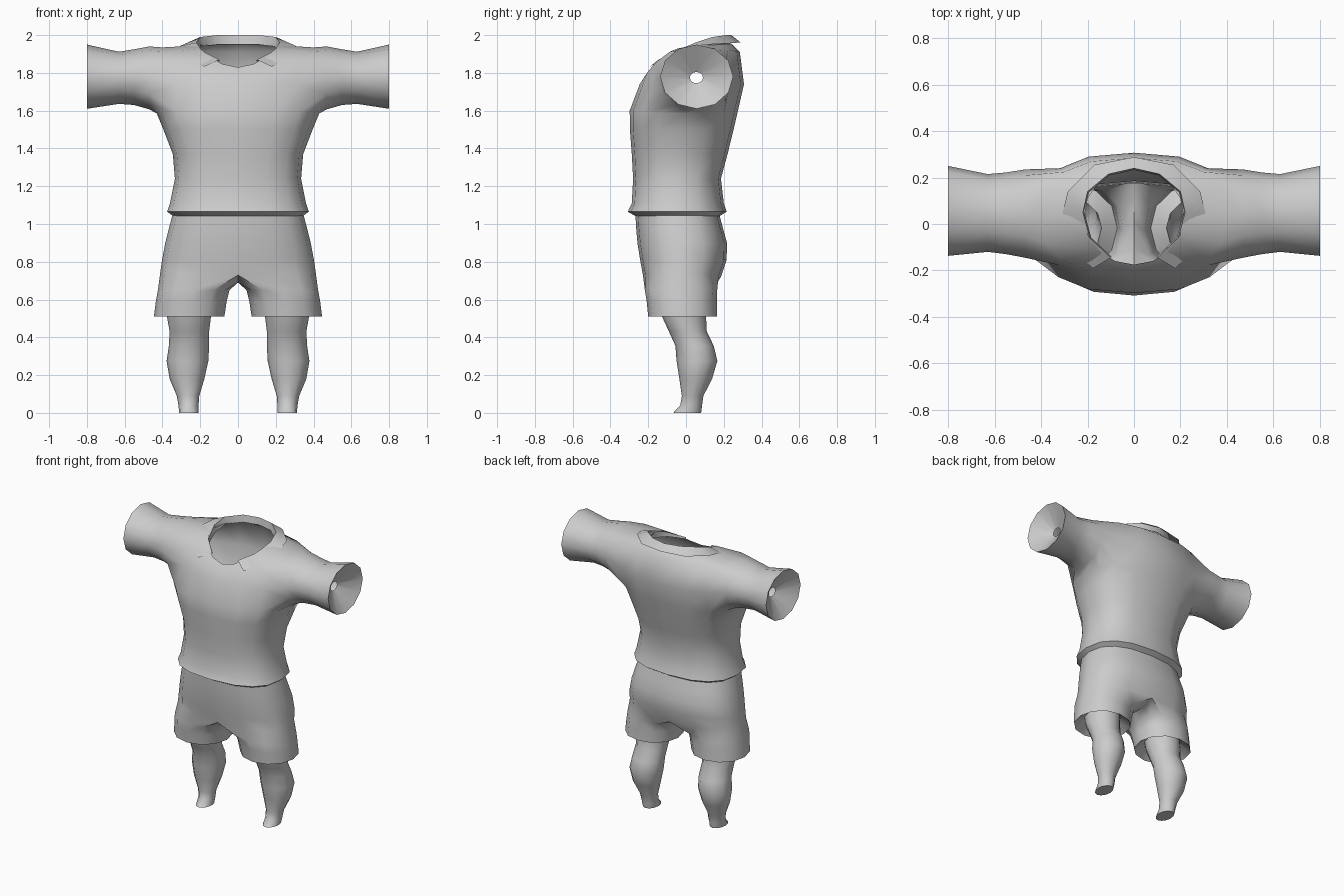
import bpy, bmesh, math

if "Cube" in bpy.data.objects:
    bpy.data.objects.remove(bpy.data.objects["Cube"])


def pw(v, n):
    return math.copysign(abs(v) ** (2 / n), v)


def finish(bm, name, angle=50):
    loose = [v for v in bm.verts if not v.link_faces]
    bmesh.ops.delete(bm, geom=loose, context='VERTS')
    bmesh.ops.recalc_face_normals(bm, faces=bm.faces)
    me = bpy.data.meshes.new(name)
    bm.to_mesh(me)
    bm.free()
    ob = bpy.data.objects.new(name, me)
    bpy.context.collection.objects.link(ob)
    bpy.ops.object.select_all(action='DESELECT')
    ob.select_set(True)
    bpy.context.view_layer.objects.active = ob
    bpy.ops.object.shade_smooth_by_angle(angle=math.radians(angle))
    return ob


def body_ring(bm, a, yf, yb, zf, zs=None, zb=None, n=2.5):
    """16-sided ring around z; index 0 points to +x, height may vary front/side/back."""
    zs = zf if zs is None else zs
    zb = zf if zb is None else zb
    out = []
    for k in range(16):
        c, s = math.cos(k * math.pi / 8), math.sin(k * math.pi / 8)
        c, s = round(c, 6), round(s, 6)
        z = zs + ((zb if s > 0 else zf) - zs) * s * s
        out.append(bm.verts.new((a * pw(c, n), (yf + yb) / 2 + (yb - yf) / 2 * pw(s, n), z)))
    return out


def leg_ring(bm, side, x0, x1, y0, y1, z, n=2.0):
    """12-sided ring around a leg, starting at the front inner corner (-120 degrees)."""
    out = []
    for i in range(12):
        t = math.radians(-120 + 30 * i)
        x = (x0 + x1) / 2 + (x1 - x0) / 2 * pw(round(math.cos(t), 6), n)
        y = (y0 + y1) / 2 + (y1 - y0) / 2 * pw(round(math.sin(t), 6), n)
        out.append(bm.verts.new((side * x, y, z)))
    return out


def bridge(bm, a, b, skip=()):
    n = len(a)
    for i in range(n):
        if i not in skip:
            j = (i + 1) % n
            bm.faces.new((a[i], a[j], b[j], b[i]))


# Shirt: torso rings with armholes left open
bm = bmesh.new()
rows = [body_ring(bm, *r) for r in (
    (.345, -.27, .18, 1.043), (.375, -.308, .215, 1.065), (.36, -.287, .20, 1.11),
    (.334, -.28, .185, 1.24), (.345, -.287, .22, 1.37), (.395, -.297, .252, 1.5),
    (.43, -.298, .275, 1.6, 1.585, 1.6), (.42, -.245, .307, 1.74),
    (.40, -.22, .285, 1.78, 1.935, 1.91), (.215, -.175, .24, 1.83, 1.945, 1.955, 2.0))]
ARM = 6
holes = (14, 15, 0, 1, 6, 7, 8, 9)
for i in range(len(rows) - 1):
    bridge(bm, rows[i], rows[i + 1], holes if i in (ARM, ARM + 1) else ())

# Sleeves: 12-sided tubes joined to the armholes, cuffs turned in to a small hole
for side in (1, -1):
    def at(row, k):
        return rows[row][k % 16 if side > 0 else (8 - k) % 16]
    loop = [at(ARM, k) for k in range(-2, 3)] + [at(ARM + 1, 2)]
    loop += [at(ARM + 2, k) for k in range(2, -3, -1)] + [at(ARM + 1, -2)]
    for x, y0, y1, z0, z1 in ((.47, -.145, .235, 1.607, 1.94), (.55, -.13, .222, 1.63, 1.925),
                              (.63, -.12, .215, 1.636, 1.912), (.8, -.137, .25, 1.61, 1.95),
                              (.71, .02, .09, 1.745, 1.805)):
        ring = []
        for i in range(12):
            t = math.radians(-150 + 30 * i)
            ring.append(bm.verts.new((side * x, (y0 + y1) / 2 + (y1 - y0) / 2 * math.cos(t),
                                      (z0 + z1) / 2 + (z1 - z0) / 2 * math.sin(t))))
        bridge(bm, loop, ring)
        loop = ring
finish(bm, "shirt")

# Collar: folded strip, open at the front
bm = bmesh.new()
inner = [(.10, -.145, 1.87), (.19, -.06, 1.915), (.22, .05, 1.96), (.2, .14, 1.99),
         (.11, .215, 2.0), (0, .24, 2.0)]
outer = [(.178, -.192, 1.833), (.265, -.1, 1.877), (.307, .05, 1.943), (.285, .14, 1.952),
         (.17, .255, 1.958), (0, .288, 1.962)]
stand = [(x * .97, y * .97, z - .01 - .04 * min(1, i / 2)) for i, (x, y, z) in enumerate(inner)]
strips = []
for half in (outer, inner, stand):
    full = half + [(-x, y, z) for x, y, z in half[-2::-1]]
    strips.append([bm.verts.new(p) for p in full])
for a, b in zip(strips, strips[1:]):
    bridge(bm, a, b, (len(a) - 1,))
finish(bm, "collar", 40)

# Shorts: waist rings that split into two legs at the crotch
SOCK_TOP = (.14, .375, -.14, .105, .56)
bm = bmesh.new()
rows = [body_ring(bm, *r) for r in (
    (.345, -.268, .175, 1.055), (.365, -.264, .195, .98), (.385, -.257, .217, .9),
    (.402, -.243, .215, .81), (.412, -.228, .185, .73, .74, .72))]
for a, b in zip(rows, rows[1:]):
    bridge(bm, a, b)
crotch = [bm.verts.new((0, y, .69)) for y in (.1, 0, -.11)]
for side in (1, -1):
    ks = range(-4, 5)
    loop = [rows[-1][k % 16 if side > 0 else (8 - k) % 16] for k in ks] + crotch
    for r in ((.045, .424, -.218, .165, .65, 2.3), (.06, .435, -.208, .163, .59, 2.2),
              (.072, .445, -.2, .165, .51, 2.1), SOCK_TOP):
        ring = leg_ring(bm, side, *r)
        bridge(bm, loop, ring)
        loop = ring
finish(bm, "shorts")

# Socks: shaped tubes with a flat sole
for side, name in ((1, "sock_left"), (-1, "sock_right")):
    bm = bmesh.new()
    loop = None
    for r in (SOCK_TOP, (.143, .376, -.127, .106, .51), (.153, .362, -.09, .11, .43),
              (.153, .366, -.056, .147, .355), (.157, .378, -.05, .166, .275),
              (.178, .362, -.035, .138, .18), (.205, .324, -.022, .092, .09),
              (.209, .315, -.03, .085, .04), (.21, .312, -.068, .08, 0)):
        ring = leg_ring(bm, side, *r)
        if loop:
            bridge(bm, loop, ring)
        loop = ring
    bm.faces.new(loop)
    finish(bm, name)
